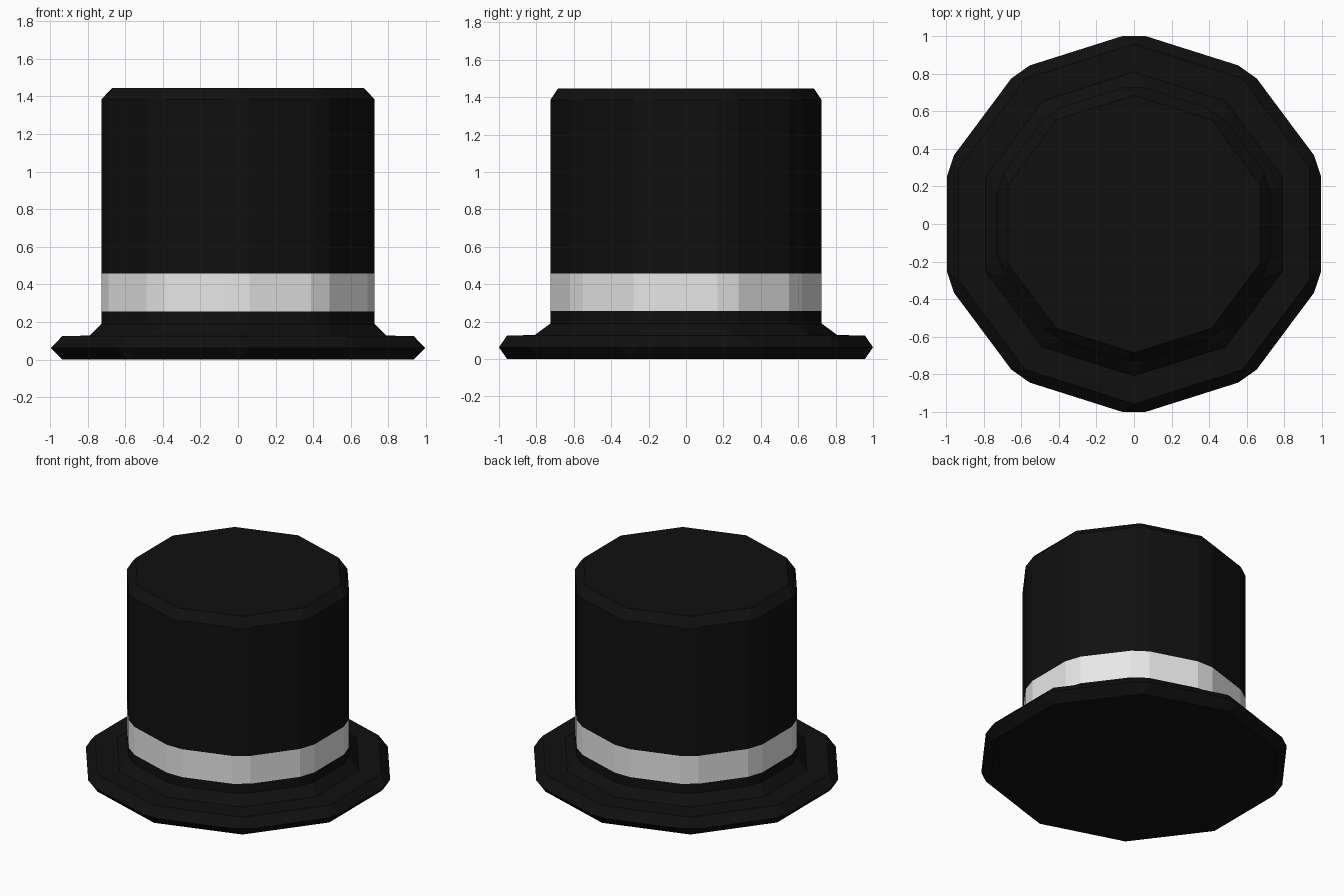
import bpy, bmesh, math

if "Cube" in bpy.data.objects:
    bpy.data.objects.remove(bpy.data.objects["Cube"])

SIDES = 10
X_STRETCH = 1.027   # hat is slightly wider than deep


def material(name, rgb):
    m = bpy.data.materials.new(name)
    m.diffuse_color = (*rgb, 1)
    m.use_nodes = True
    m.node_tree.nodes["Principled BSDF"].inputs["Base Color"].default_value = m.diffuse_color
    return m


def ring(radius, z, half_cut):
    """Decagon whose corners are cut flat by 2*half_cut (0 = sharp corners)."""
    pts = []
    for k in range(SIDES):
        a = math.radians(90) + k * math.tau / SIDES
        for s in (-half_cut, half_cut):
            x = radius * math.cos(a) - s * math.sin(a)
            y = radius * math.sin(a) + s * math.cos(a)
            pts.append((x * X_STRETCH, y, z))
    return pts


def loft(name, profile, mat, cap_bottom=False, cap_top=False):
    bm = bmesh.new()
    rings = [[bm.verts.new(p) for p in ring(*row)] for row in profile]
    n = SIDES * 2
    for lo, hi in zip(rings, rings[1:]):
        for i in range(n):
            j = (i + 1) % n
            bm.faces.new((lo[i], lo[j], hi[j], hi[i]))
    if cap_bottom:
        bm.faces.new(rings[0][::-1])
    if cap_top:
        bm.faces.new(rings[-1])
    # sharp decagon rings have doubled points: merge them
    bmesh.ops.remove_doubles(bm, verts=bm.verts, dist=0.0005)
    me = bpy.data.meshes.new(name)
    bm.to_mesh(me)
    bm.free()
    me.materials.append(mat)
    ob = bpy.data.objects.new(name, me)
    bpy.context.collection.objects.link(ob)
    return ob


black = material("black felt", (0.005, 0.005, 0.005))
white = material("white ribbon", (0.8, 0.8, 0.8))

CUT = 0.059     # half width of the bevelled corners
CROWN = 0.725   # crown radius

# Brim with bevelled rim and flare up to the ribbon
loft("brim", [(0.957, 0.0, 0), (1.0, 0.0625, CUT), (0.957, 0.125, 0),
              (0.808, 0.128, 0), (CROWN, 0.19, CUT), (CROWN, 0.257, CUT)],
     black, cap_bottom=True)

# Ribbon, flush with the crown
loft("ribbon", [(CROWN, 0.257, CUT), (CROWN, 0.458, CUT)], white)

# Crown with bevelled top edge
loft("crown", [(CROWN, 0.458, CUT), (CROWN, 1.385, CUT), (0.685, 1.445, 0)],
     black, cap_top=True)
